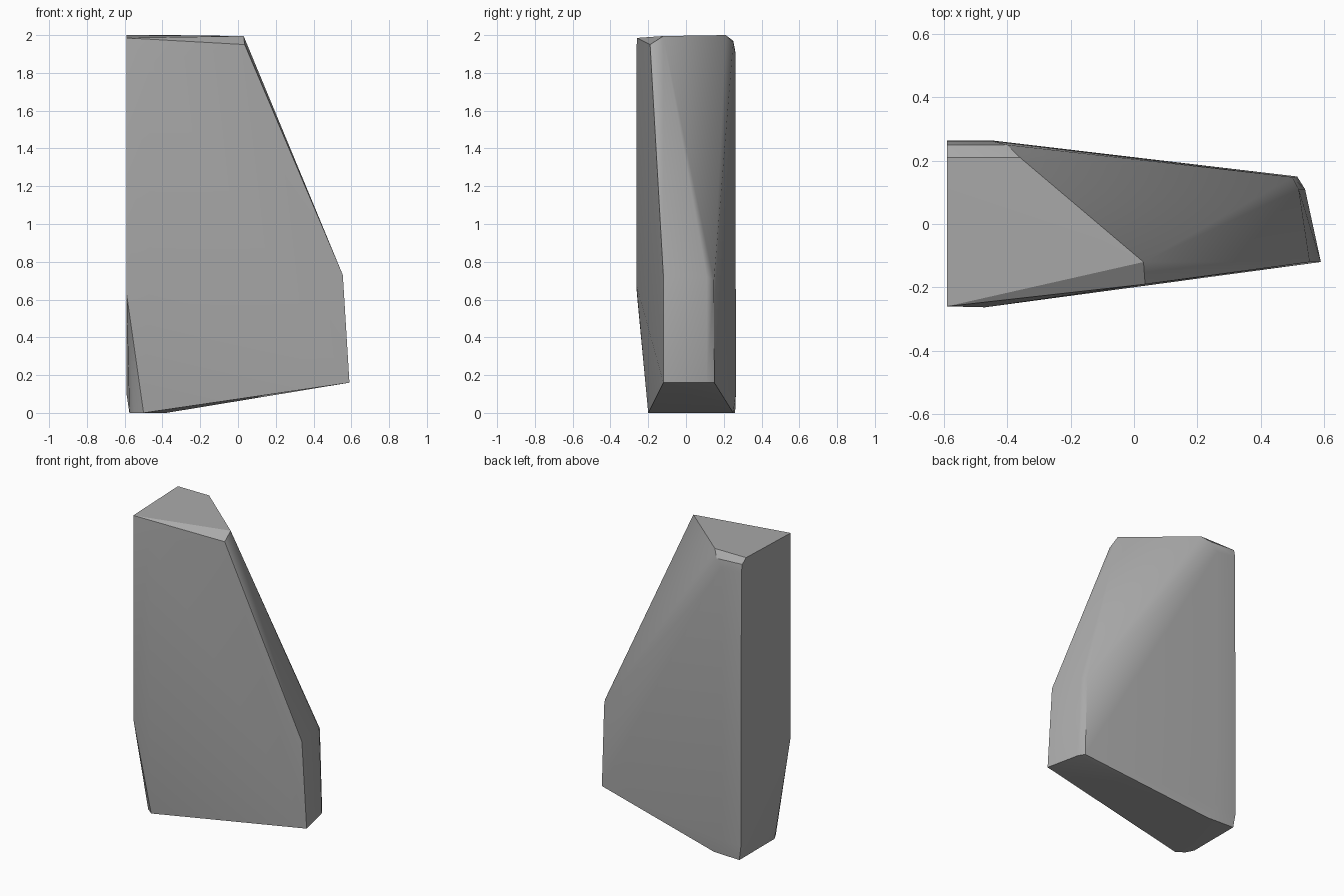
import bpy
import bmesh
import math

# Remove only the default object
default = bpy.data.objects.get("Cube")
if default:
    bpy.data.objects.remove(default, do_unlink=True)


def make_material(name, colour):
    material = bpy.data.materials.new(name)
    material.use_nodes = True
    material.diffuse_color = colour
    shader = material.node_tree.nodes["Principled BSDF"]
    shader.inputs["Base Color"].default_value = colour
    shader.inputs["Roughness"].default_value = 0.8
    return material


def hull_object(name, corner_groups, material):
    """Wrap a set of corner groups in one faceted convex solid."""
    bm = bmesh.new()
    for group in corner_groups:
        for corner in group:
            bm.verts.new(corner)
    result = bmesh.ops.convex_hull(bm, input=bm.verts[:])
    unused = {v for v in result["geom_interior"] + result["geom_unused"]
              if isinstance(v, bmesh.types.BMVert)}
    bmesh.ops.delete(bm, geom=list(unused), context="VERTS")
    # Merge nearly coplanar triangles into clean facets
    bmesh.ops.dissolve_limit(bm, angle_limit=math.radians(1),
                             verts=bm.verts[:], edges=bm.edges[:])
    bmesh.ops.recalc_face_normals(bm, faces=bm.faces[:])
    mesh = bpy.data.meshes.new(name)
    bm.to_mesh(mesh)
    bm.free()
    mesh.materials.append(material)
    block = bpy.data.objects.new(name, mesh)
    bpy.context.collection.objects.link(block)
    return block


# Flat broken side, with a rounded upper back corner
SIDE = -0.59
flat_side = [(SIDE, y, z) for y, z in (
    (-0.26, 0.63), (-0.26, 1.985), (0.21, 2), (0.25, 1.97), (0.26, 1.92))]

# Foot outline resting on the ground
foot = [(x, y, 0) for x, y in (
    (-0.575, 0.26), (-0.575, -0.11), (-0.55, -0.16), (-0.5, -0.2),
    (-0.38, 0.25))]

# Narrow end: lower corners, then upper corners
narrow_end = [(0.59, -0.12, 0.16), (0.54, 0.11, 0.16), (0.515, 0.15, 0.16),
              (0.555, -0.12, 0.73), (0.52, 0.11, 0.72), (0.5, 0.148, 0.7)]

# Peak and the softened edge behind it
peak = [(0.03, -0.12, 1.995), (0.035, -0.19, 1.95),
        (-0.36, 0.21, 2), (-0.4, 0.25, 1.96), (-0.45, 0.262, 1.9)]

# Softened edges of the broad front and back faces
front_edge = [(-0.47, -0.263, z) for z in (0.68, 1.85)]
back_edge = [(-0.45, 0.264, 0.1), (SIDE, 0.264, 0.1)]

stone = make_material("stone grey", (0.4, 0.4, 0.4, 1))
rock = hull_object("rock_slab",
                   [flat_side, foot, narrow_end, peak, front_edge, back_edge],
                   stone)

# Smooth the shallow bevels while keeping the hard edges crisp
bpy.ops.object.select_all(action="DESELECT")
rock.select_set(True)
bpy.context.view_layer.objects.active = rock
bpy.ops.object.shade_smooth_by_angle(angle=math.radians(30))
